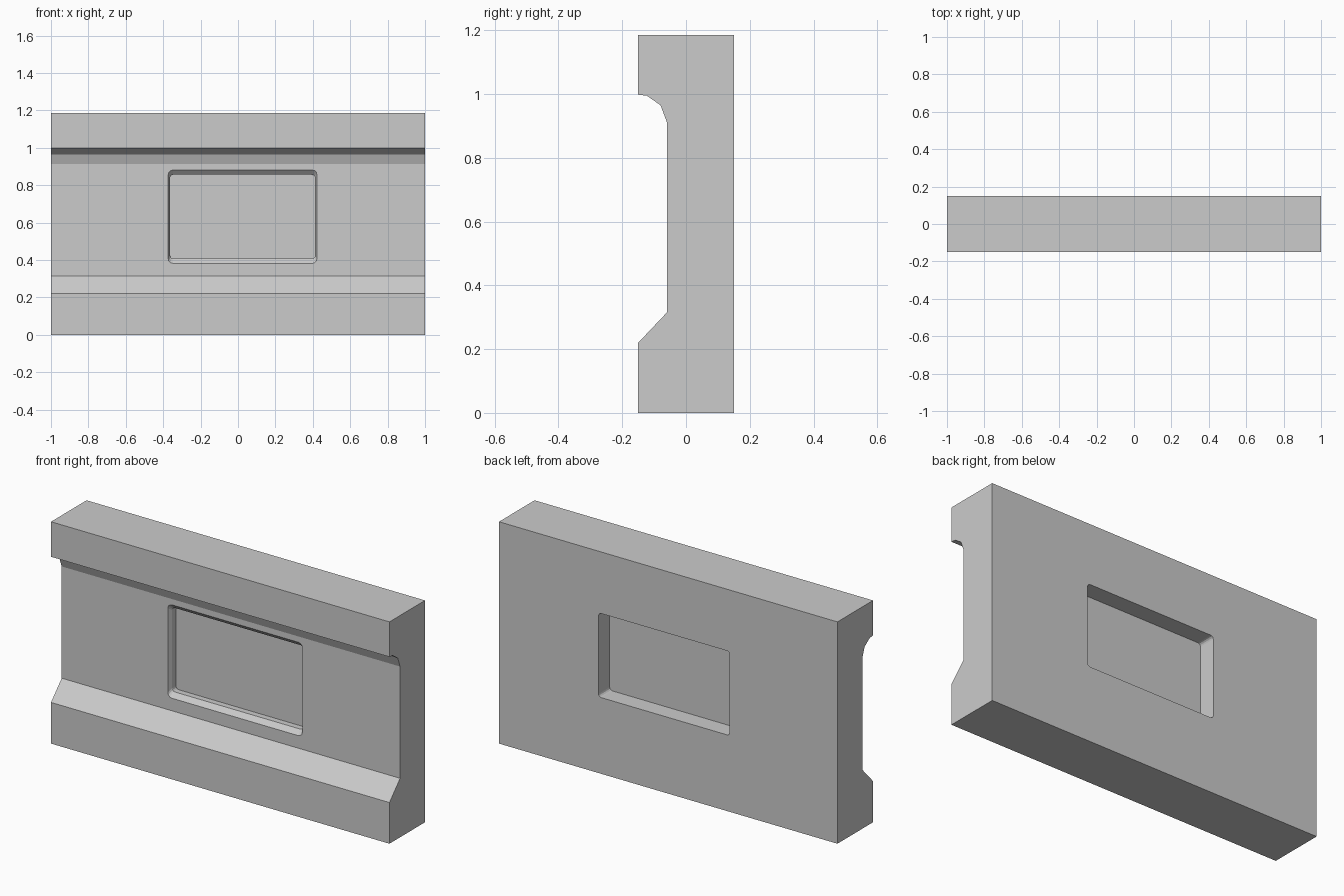
import bpy, bmesh, math

if "Cube" in bpy.data.objects:
    bpy.data.objects.remove(bpy.data.objects["Cube"])


def loft(name, loops):
    """Closed solid through a list of matching loops, capped at both ends."""
    bm = bmesh.new()
    rings = [[bm.verts.new(p) for p in loop] for loop in loops]
    n = len(rings[0])
    for a, b in zip(rings, rings[1:]):
        for i in range(n):
            j = (i + 1) % n
            bm.faces.new((a[i], a[j], b[j], b[i]))
    bm.faces.new(rings[0])
    bm.faces.new(rings[-1])
    bmesh.ops.recalc_face_normals(bm, faces=bm.faces)
    mesh = bpy.data.meshes.new(name)
    bm.to_mesh(mesh)
    bm.free()
    obj = bpy.data.objects.new(name, mesh)
    bpy.context.collection.objects.link(obj)
    return obj


def window(y, gx, gz, r):
    """Rounded window outline at depth y, grown by gx and gz."""
    x0, x1, z0, z1 = -0.363 - gx, 0.412 + gx, 0.407 - gz, 0.856 + gz
    corners = [(x1 - r, z1 - r), (x0 + r, z1 - r), (x0 + r, z0 + r), (x1 - r, z0 + r)]
    return [(cx + r * math.cos(a), y, cz + r * math.sin(a))
            for k, (cx, cz) in enumerate(corners)
            for a in (math.radians(90 * k + 30 * s) for s in range(4))]


# Wall section: cornice with cove, flat field, sloped plinth
section = [(-0.15, 0), (0.15, 0), (0.15, 1.185), (-0.15, 1.185), (-0.15, 0.998),
           (-0.123, 0.995), (-0.08, 0.965), (-0.06, 0.912), (-0.06, 0.315), (-0.15, 0.22)]
wall = loft("wall_panel", [[(x, y, z) for y, z in section] for x in (-1, 1)])

# Window recesses: bevelled on the front, plain on the back
front = loft("front_recess_cutter", [window(-0.083, 0.02, 0.05, 0.032),
                                     window(-0.037, 0, 0, 0.016),
                                     window(-0.005, 0, 0, 0.016)])
back = loft("back_recess_cutter", [window(0.056, 0, 0, 0.016),
                                   window(0.2, 0, 0, 0.016)])
for cutter in (front, back):
    cutter.hide_render = True
    cutter.hide_set(True)
    mod = wall.modifiers.new(cutter.name, 'BOOLEAN')
    mod.operation = 'DIFFERENCE'
    mod.solver = 'EXACT'
    mod.object = cutter
